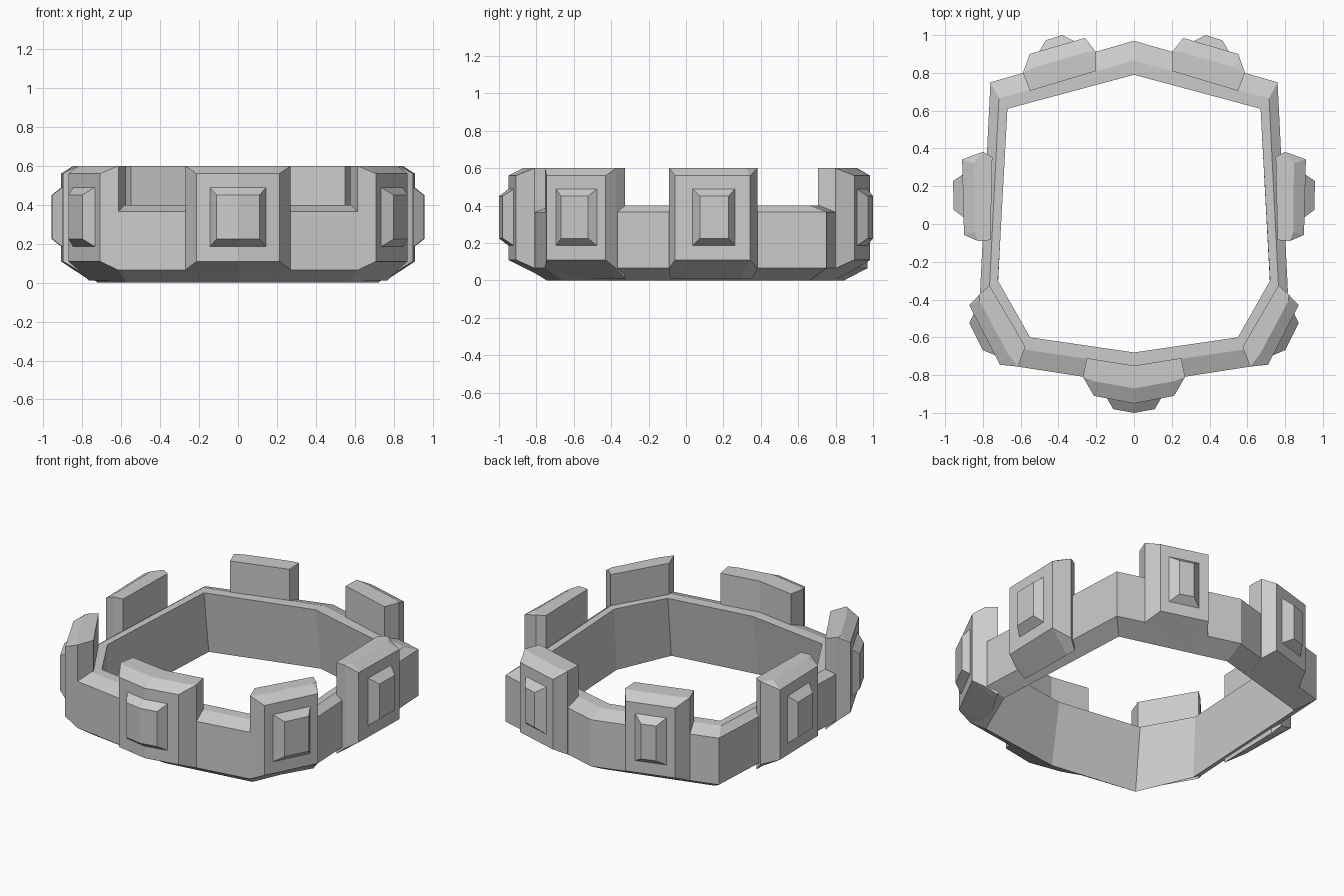
import bpy, bmesh
from mathutils import Vector

if "Cube" in bpy.data.objects:
    bpy.data.objects.remove(bpy.data.objects["Cube"], do_unlink=True)

stone = bpy.data.materials.new("pale_grey")
stone.use_nodes = True
GREY = (0.6, 0.6, 0.6, 1)
stone.diffuse_color = GREY
stone.node_tree.nodes["Principled BSDF"].inputs["Base Color"].default_value = GREY


def loft(name, sections, closed=False):
    """Skin a run of equal-length cross-sections; cap the ends when open."""
    bm = bmesh.new()
    rows = [[bm.verts.new(p) for p in s] for s in sections]
    n = len(rows[0])
    pairs = list(zip(rows, rows[1:]))
    if closed:
        pairs.append((rows[-1], rows[0]))
    for a, b in pairs:
        for i in range(n):
            j = (i + 1) % n
            bm.faces.new((a[i], a[j], b[j], b[i]))
    if not closed:
        bm.faces.new(rows[0])
        bm.faces.new(rows[-1])
    bmesh.ops.remove_doubles(bm, verts=bm.verts, dist=0.0005)
    bmesh.ops.recalc_face_normals(bm, faces=bm.faces)
    mesh = bpy.data.meshes.new(name)
    bm.to_mesh(mesh)
    bm.free()
    mesh.materials.append(stone)
    obj = bpy.data.objects.new(name, mesh)
    bpy.context.collection.objects.link(obj)
    return obj


def at(p, z):
    return Vector((p[0], p[1], z))


def mirror(points):
    return [(-x, y) for x, y in points]


def both_sides(half):
    """Close a half outline whose first and last points lie on the centre line."""
    return half + mirror(half[-2:0:-1])


# Band: plan outlines from the front centre round to the back centre
inner = both_sides([(0, -.68), (.55, -.60), (.72, -.30), (.67, .61), (0, .79)])
crest = both_sides([(0, -.75), (.58, -.665), (.765, -.33), (.715, .665), (0, .865)])
outer = both_sides([(0, -.85), (.615, -.755), (.815, -.36), (.76, .75), (0, .97)])
foot = both_sides([(0, -.745), (.57, -.665), (.72, -.32), (.67, .66), (0, .845)])
loft("band", [
    [at(i, .4), at(c, .4), at(o, .365), at(o, .065), at(f, 0)]
    for i, c, o, f in zip(inner, crest, outer, foot)], closed=True)


def merlon(name, back, side, face):
    """Raised block: back line, two side corners and the front face line."""
    back = [Vector(p) for p in back]
    face = [Vector(p) for p in face]

    def end(b, s):
        return [at(b, .3), at(b, .6), at(s, .6), at(s, .6), at(s, .065), at(b, .01)]

    sections = [end(back[0], side[0])]
    last = len(face) - 1
    for i, f in enumerate(face):
        # keep the back corners just inside the side walls
        b = back[i]
        if i == 0:
            b = b.lerp(back[1], .15)
        elif i == last:
            b = b.lerp(back[-2], .15)
        sections.append([at(b, .3), at(b, .6), at(b.lerp(f, .6), .6),
                         at(f, .56), at(f, .11), at(b, .01)])
    sections.append(end(back[-1], side[1]))
    return loft(name, sections)


def panel(name, base, top):
    """Bevelled raised panel: base line on the block, top line standing proud."""
    def end(p):
        return [at(p, .185), at(p, .185), at(p, .49), at(p, .49)]

    base = [Vector(p) for p in base]
    middle = [base[0].lerp(base[1], .2), *base[1:-1], base[-1].lerp(base[-2], .2)]
    sections = [end(base[0])]
    for m, t in zip(middle, top):
        sections.append([at(m, .185), at(t, .225), at(t, .45), at(m, .49)])
    sections.append(end(base[-1]))
    return loft(name, sections)


# Front block, bent at the centre
merlon("front_block", [(-.25, -.71), (0, -.75), (.25, -.71)],
       [(-.27, -.81), (.27, -.81)], [(-.212, -.91), (0, -.95), (.212, -.91)])
panel("front_panel", [(-.145, -.92), (0, -.948), (.145, -.92)],
      [(-.11, -.98), (0, -1), (.11, -.98)])

# Paired blocks: back line, side corners, face line, panel base, panel top
pairs = {
    "front_corner": ([(.765, -.325), (.575, -.65)], [(.82, -.375), (.615, -.755)],
                     [(.872, -.43), (.71, -.745)],
                     [(.847, -.475), (.735, -.695)], [(.872, -.525), (.80, -.668)]),
    "side": ([(.75, .355), (.76, -.085)], [(.80, .382), (.825, -.09)],
             [(.91, .342), (.90, -.058)],
             [(.907, .262), (.902, .035)], [(.958, .228), (.955, .075)]),
    "back": ([(.2, .81), (.55, .705)], [(.205, .915), (.588, .80)],
             [(.26, .985), (.552, .90)],
             [(.315, .968), (.502, .913)], [(.38, 1), (.468, .972)]),
}
for place, lines in pairs.items():
    for label, flip in (("left", False), ("right", True)):
        parts = [mirror(l) if flip else l for l in lines]
        merlon(f"{label}_{place}_block", *parts[:3])
        panel(f"{label}_{place}_panel", *parts[3:])
